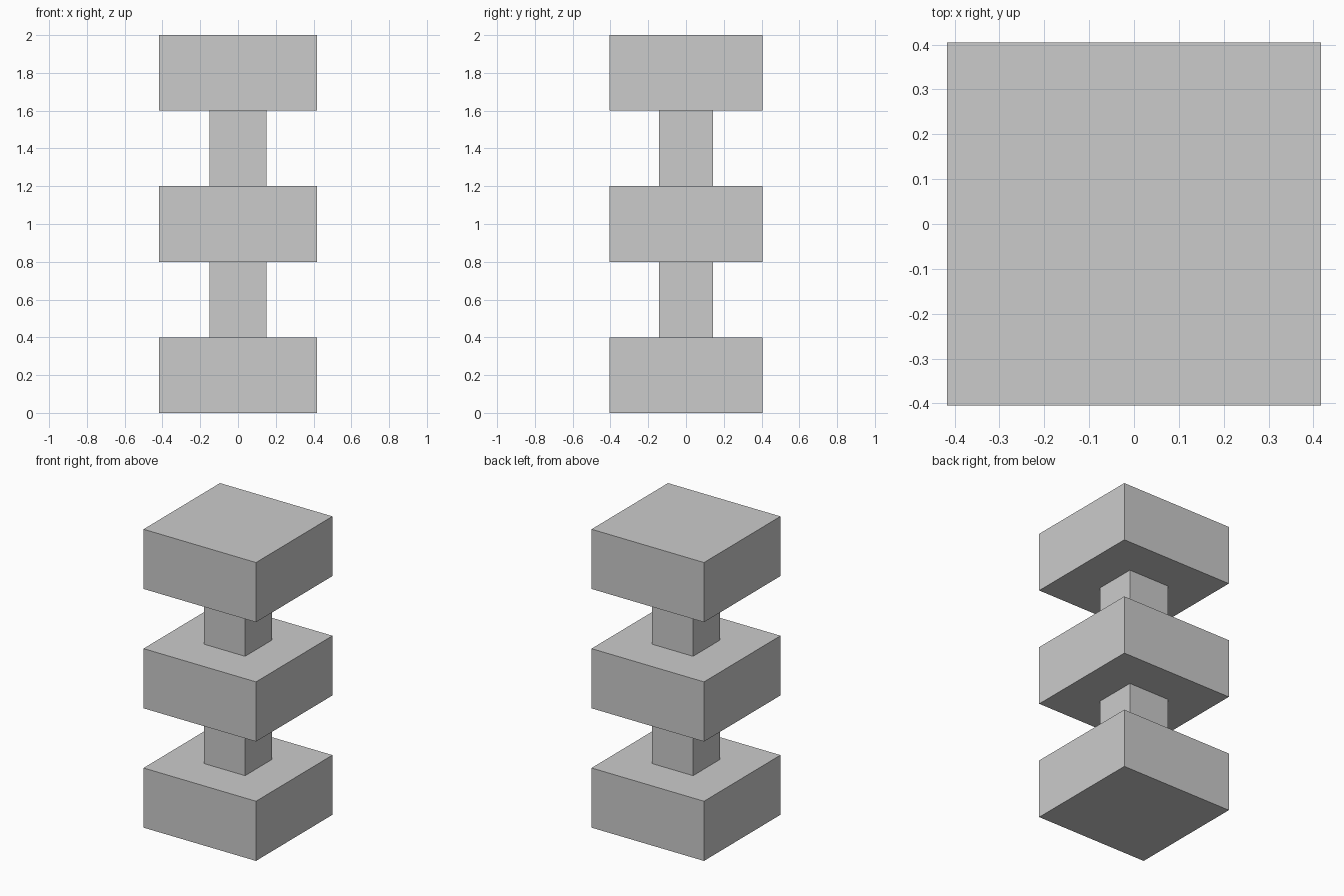
import bpy

if "Cube" in bpy.data.objects:
    bpy.data.objects.remove(bpy.data.objects["Cube"])


def box(name, half_x, half_y, z0, z1):
    bpy.ops.mesh.primitive_cube_add(size=1, location=(0, 0, (z0 + z1) / 2))
    obj = bpy.context.object
    obj.name = name
    obj.scale = (2 * half_x, 2 * half_y, z1 - z0)
    bpy.ops.object.transform_apply(location=False, rotation=False, scale=True)
    return obj


STEP = 0.4  # every tier has the same height

# Wide blocks: bottom, middle and top
for i, label in enumerate(("bottom", "middle", "top")):
    z = 2 * i * STEP
    box(label + "_block", 0.417, 0.405, z, z + STEP)

# Narrow necks joining the blocks
for i, label in enumerate(("lower", "upper")):
    z = (2 * i + 1) * STEP
    box(label + "_neck", 0.152, 0.142, z, z + STEP)
